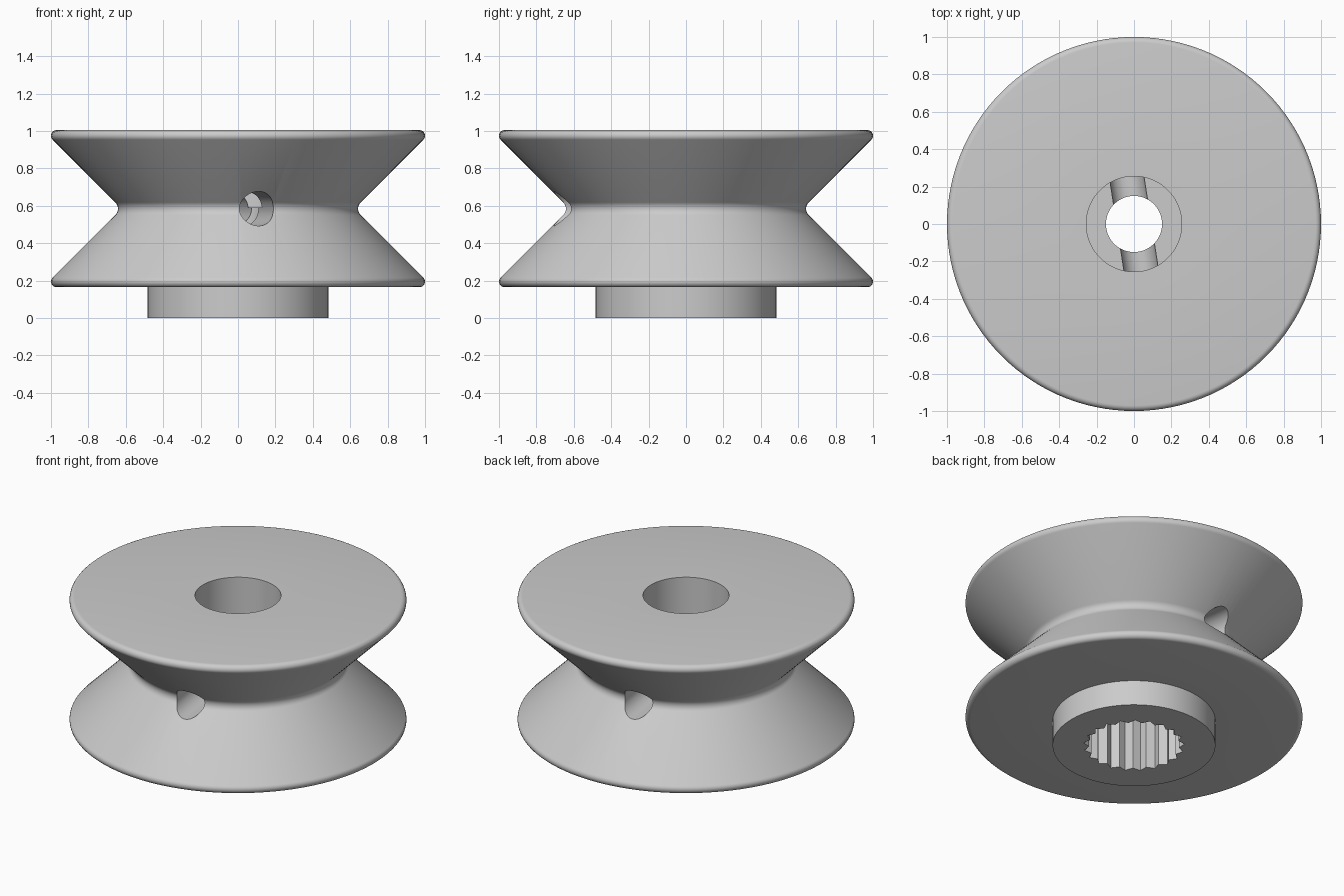
import bpy, bmesh, math
from mathutils import Matrix, Vector

cube = bpy.data.objects.get("Cube")
if cube:
    bpy.data.objects.remove(cube)

SEGMENTS = 120
MID_Z = 0.585       # height of the groove centre
TEETH = 21

grey = bpy.data.materials.new("plain_grey")
grey.use_nodes = True
colour = (0.6, 0.6, 0.6, 1)
grey.diffuse_color = colour
grey.node_tree.nodes["Principled BSDF"].inputs["Base Color"].default_value = colour


def make_object(name, bm):
    bmesh.ops.recalc_face_normals(bm, faces=bm.faces)
    mesh = bpy.data.meshes.new(name)
    bm.to_mesh(mesh)
    bm.free()
    mesh.materials.append(grey)
    obj = bpy.data.objects.new(name, mesh)
    bpy.context.collection.objects.link(obj)
    return obj


def arc(r, z, radius, start, end, steps):
    angles = [math.radians(start + (end - start) * i / steps) for i in range(steps + 1)]
    return [(r + radius * math.cos(a), z + radius * math.sin(a)) for a in angles]


def lathe(name, profile):
    bm = bmesh.new()
    rings = []
    for i in range(SEGMENTS):
        a = math.tau * i / SEGMENTS
        rings.append([bm.verts.new((r * math.cos(a), r * math.sin(a), z)) for r, z in profile])
    n = len(profile)
    for i in range(SEGMENTS):
        here, there = rings[i], rings[(i + 1) % SEGMENTS]
        for j in range(n):
            k = (j + 1) % n
            bm.faces.new((here[j], there[j], there[k], here[k]))
    return make_object(name, bm)


# Pulley: hub, lower rim, rounded V groove, upper rim, stepped bore
lower_rim = arc(0.97, 0.195, 0.03, -90, 45, 8)
neck = arc(0.69, MID_Z, 0.048, 225, 135, 8)
upper_rim = [(r, 2 * MID_Z - z) for r, z in reversed(lower_rim)]
profile = ([(0.15, 0), (0.483, 0), (0.483, 0.165)] + lower_rim + neck + upper_rim
           + [(0.255, 1.005), (0.255, 0.59), (0.15, 0.59)])
pulley = lathe("pulley", profile)

# Toothed socket cutter
bm = bmesh.new()
points = []
for i in range(TEETH * 2):
    a = math.pi * i / TEETH
    r = 0.3 if i % 2 == 0 else 0.268
    points.append(bm.verts.new((r * math.cos(a), r * math.sin(a), -0.1)))
base = bm.faces.new(points)
top = bmesh.ops.extrude_face_region(bm, geom=[base])
bmesh.ops.translate(bm, vec=(0, 0, 0.5),
                    verts=[v for v in top["geom"] if isinstance(v, bmesh.types.BMVert)])
socket = make_object("socket_cutter", bm)

# Cord hole cutter, running through the neck at a slight angle
bm = bmesh.new()
direction = Vector((0.1, -0.64, 0))
turn = direction.to_track_quat('Z', 'Y').to_matrix().to_4x4()
bmesh.ops.create_cone(bm, cap_ends=True, segments=48, radius1=0.092, radius2=0.092, depth=2.4,
                      matrix=Matrix.Translation((0, 0, MID_Z)) @ turn)
cord_hole = make_object("cord_hole_cutter", bm)

# Cut both openings
bpy.context.view_layer.objects.active = pulley
for cutter in (socket, cord_hole):
    cutter.hide_render = True
    mod = pulley.modifiers.new(cutter.name, 'BOOLEAN')
    mod.operation = 'DIFFERENCE'
    mod.solver = 'EXACT'
    mod.object = cutter
    bpy.ops.object.modifier_apply(modifier=mod.name)
    bpy.data.objects.remove(cutter)

# Smooth shading with sharp edges kept
bpy.ops.object.select_all(action='DESELECT')
pulley.select_set(True)
bpy.ops.object.shade_smooth_by_angle(angle=math.radians(30))
